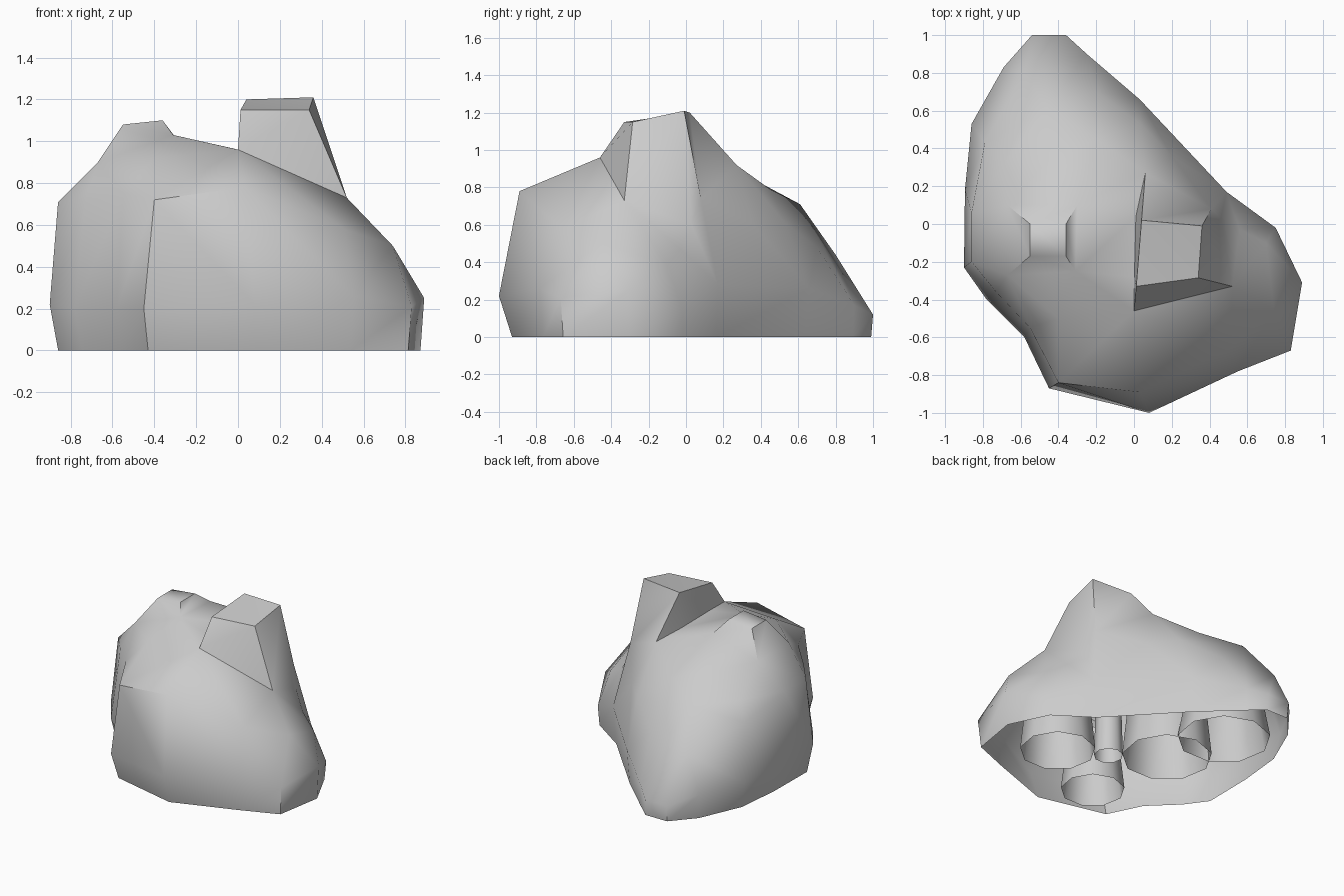
import bpy, bmesh, math
from mathutils import Vector
from mathutils.geometry import delaunay_2d_cdt

if "Cube" in bpy.data.objects:
    bpy.data.objects.remove(bpy.data.objects["Cube"])


def finish(bm, name, angle):
    mesh = bpy.data.meshes.new(name)
    bm.to_mesh(mesh)
    bm.free()
    obj = bpy.data.objects.new(name, mesh)
    bpy.context.collection.objects.link(obj)
    bpy.ops.object.select_all(action='DESELECT')
    obj.select_set(True)
    bpy.context.view_layer.objects.active = obj
    bpy.ops.object.shade_smooth_by_angle(angle=math.radians(angle))
    return obj


# widest contour of the boulder, clockwise from the low back tip
outline = [(-.54, 1, .12), (-.36, 1, .12), (-.25, .9, .17), (.03, .66, .26),
           (.49, .17, .28), (.75, -.02, .14), (.89, -.31, .25), (.83, -.67, .21),
           (.55, -.78, .26), (.08, -1, .22), (-.45, -.87, .2), (-.58, -.6, .2),
           (-.78, -.4, .2), (-.9, -.23, .22), (-.895, .18, .22), (-.86, .53, .2),
           (-.69, .83, .18)]

# upper edge of the steep sides
shoulder = [(-.58, .8, .44), (-.46, .61, .71), (-.2, .7, .48), (.035, .53, .61),
            (.2, .36, .6), (.41, .08, .74), (.56, -.03, .47), (.70, -.1, .39),
            (.74, -.45, .5), (.51, -.66, .58), (.03, -.89, .78), (-.40, -.84, .72),
            (-.55, -.55, .75), (-.73, -.36, .72), (-.86, -.2, .71), (-.86, .06, .71),
            (-.79, .43, .6)]

# two summits and the saddle between them
peak_top = [(.012, -.33, 1.15), (.34, -.285, 1.15), (.36, -.01, 1.21), (.04, .02, 1.2)]
peak_base = [(0, -.46, .96), (.52, -.33, .73), (.06, .27, .92), (.01, .04, .95), (.002, -.28, .96)]
knob_top = [(-.55, -.17, 1.08), (-.36, -.17, 1.1), (-.36, 0, 1.1), (-.55, 0, 1.08)]
knob_base = [(-.67, -.27, .9), (-.31, -.25, 1.03), (-.3, .1, 1.02), (-.67, .1, .9)]
slopes = [(-.46, .33, .86), (-.2, .45, .79), (-.4, -.5, .92), (.46, .03, .6), (-.68, .33, .7)]

# visible ridges and creases
P, S, O, T, L = peak_base, shoulder, outline, peak_top, slopes
creases = [(P[0], P[1]), (P[0], P[4]), (P[4], P[3]), (P[3], P[2]), (P[1], T[1]),
           (P[0], T[0]), (P[0], S[10]), (P[1], L[3]), (T[2], L[3]), (T[2], S[5]),
           (T[3], P[2]), (P[2], S[3]), (S[3], O[3]), (S[2], O[3]), (S[1], S[3]),
           (P[1], S[6]), (S[6], O[4]), (L[3], O[4]), (P[1], S[8]), (P[1], S[9]),
           (S[9], O[8]), (S[8], O[8]), (S[8], O[7]), (S[8], O[6]), (S[0], O[0]),
           (S[10], O[9]), (S[11], O[10]), (S[1], L[4])]

# triangulate the upper surface along those contours
points, edges = [], []
for group, closed in ((outline, 1), (shoulder, 1), (peak_top, 1), (knob_top, 1),
                      (knob_base, 1), (peak_base, 0), (slopes, 0)):
    start, n = len(points), len(group)
    points += group
    if closed:  # two notches follow the creases instead of the shoulder
        skip = (2, 5) if group is shoulder else ()
        edges += [(start + i, start + (i + 1) % n) for i in range(n) if i not in skip]
edges += [(points.index(a), points.index(b)) for a, b in creases]
points = [Vector(p) for p in points]
flat, _, tris, origin, _, _ = delaunay_2d_cdt([p.xy for p in points], edges, [], 1, 1e-5)

bm = bmesh.new()
verts = []
for co, src in zip(flat, origin):
    z = points[src[0]].z if src else min(points, key=lambda p: (p.xy - co).length).z
    verts.append(bm.verts.new((co.x, co.y, z)))
for t in tris:
    bm.faces.new([verts[i] for i in t])

# inward-leaning skirt down to the ground, left open below
rim = [e for e in bm.edges if e.is_boundary]
skirt = bmesh.ops.extrude_edge_only(bm, edges=rim)
for v in skirt['geom']:
    if isinstance(v, bmesh.types.BMVert):
        x, y, _ = v.co
        s = .99 if y > .8 else .98 if x > .5 else .955
        v.co = (x * s, y * (s if y > 0 or x > .5 else .93), 0)
bmesh.ops.recalc_face_normals(bm, faces=bm.faces[:])
if sum(f.normal.z * f.calc_area() for f in bm.faces) < 0:
    bmesh.ops.reverse_faces(bm, faces=bm.faces[:])
finish(bm, "boulder_shell", 46)

# hollow stubs inside the shell, seen only from below
for i, (x, y, r, h) in enumerate([(.37, -.37, .26, .5), (-.16, -.63, .22, .4),
                                  (.06, -.2, .1, .7), (-.26, .04, .31, .6),
                                  (-.40, .48, .32, .35)]):
    bm = bmesh.new()
    bmesh.ops.create_cone(bm, cap_ends=True, segments=9, radius1=r, radius2=r * .8, depth=h)
    base = [f for f in bm.faces if f.normal.z < -.9]
    bmesh.ops.delete(bm, geom=base, context='FACES_ONLY')
    bmesh.ops.translate(bm, verts=bm.verts[:], vec=(x, y, h / 2 + .01))
    finish(bm, f"inner_hollow_{i + 1}", 45)
